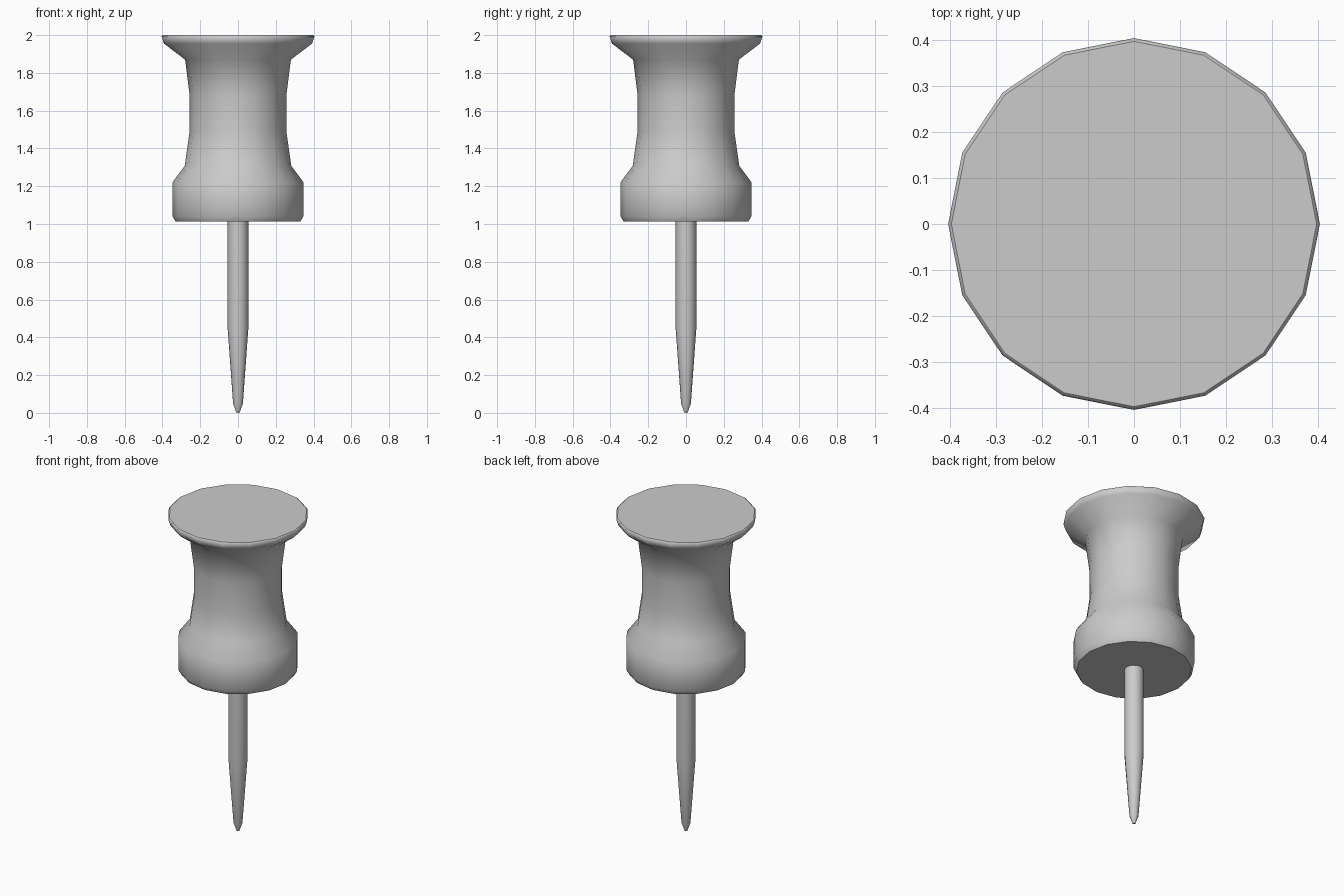
import bpy, bmesh
from math import cos, sin, pi

if "Cube" in bpy.data.objects:
    bpy.data.objects.remove(bpy.data.objects["Cube"])

SIDES = 16


def lathe(name, profile):
    """Revolve (radius, height) points about z, with flat end caps."""
    bm = bmesh.new()
    rings = [[bm.verts.new((r * cos(2 * pi * i / SIDES), r * sin(2 * pi * i / SIDES), z))
              for i in range(SIDES)] for r, z in profile]
    for low, high in zip(rings, rings[1:]):
        for i in range(SIDES):
            j = (i + 1) % SIDES
            bm.faces.new((low[i], low[j], high[j], high[i])).smooth = True
    bm.faces.new(rings[0][::-1])
    bm.faces.new(rings[-1])
    mesh = bpy.data.meshes.new(name)
    bm.to_mesh(mesh)
    bm.free()
    obj = bpy.data.objects.new(name, mesh)
    bpy.context.collection.objects.link(obj)
    return obj


# Waisted grip with base collar and flared head
lathe("handle", [(0.33, 1.013), (0.346, 1.04), (0.346, 1.222), (0.282, 1.308),
                 (0.256, 1.49), (0.256, 1.68), (0.28, 1.87), (0.392, 1.955),
                 (0.405, 1.995), (0.398, 2.0)])

# Needle with tapered point
lathe("needle", [(0.008, 0.0), (0.026, 0.05), (0.055, 0.45), (0.055, 1.02)])
